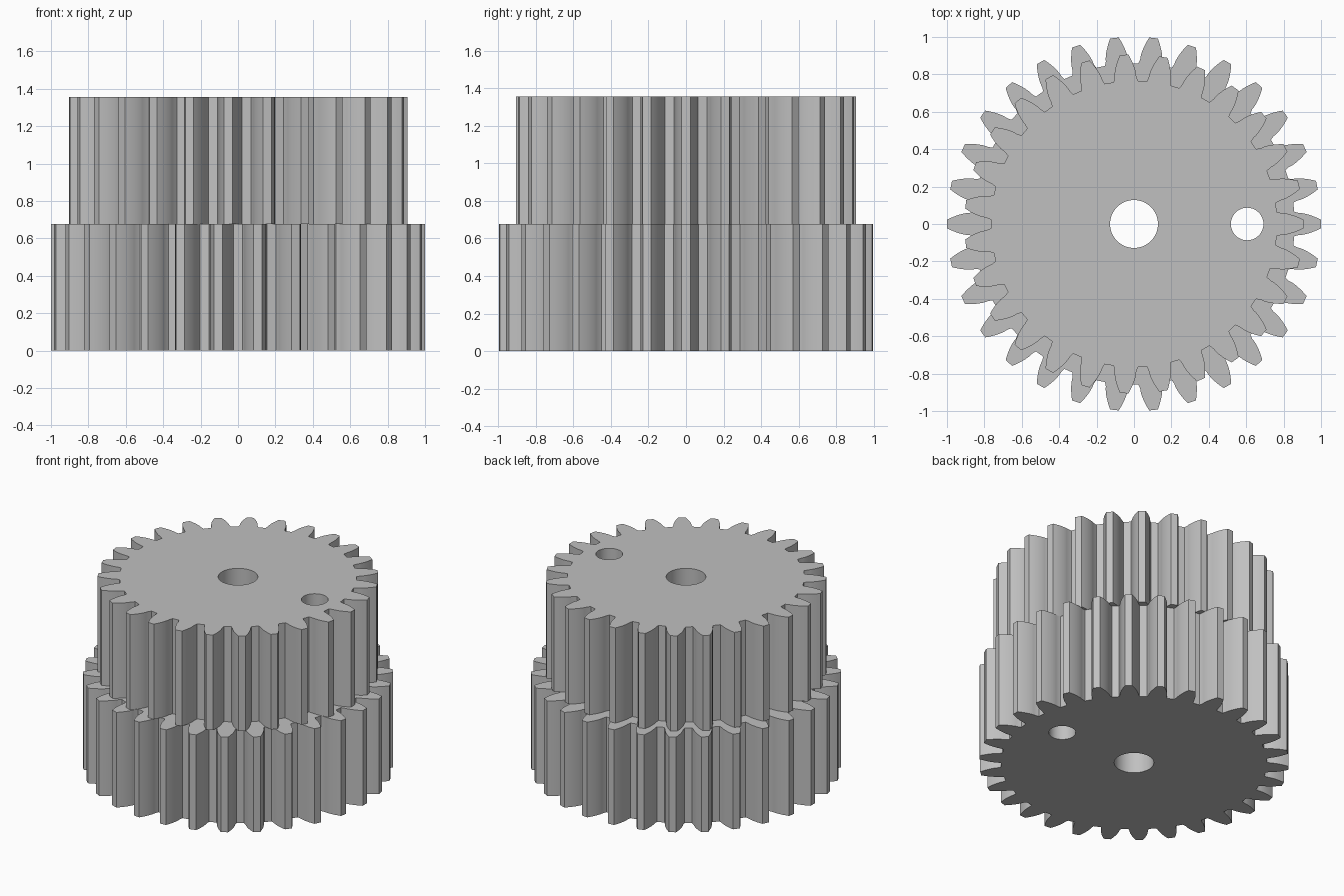
import bpy
import bmesh
import math

if "Cube" in bpy.data.objects:
    bpy.data.objects.remove(bpy.data.objects["Cube"], do_unlink=True)

MODULE = 0.0625
PRESSURE = math.radians(20)
LAYER = 0.678

grey = bpy.data.materials.new("plain_grey")
grey.use_nodes = True
colour = (0.53, 0.53, 0.53, 1)
grey.diffuse_color = colour
grey.node_tree.nodes["Principled BSDF"].inputs["Base Color"].default_value = colour


def polar(r, a):
    return (r * math.cos(a), r * math.sin(a))


def involute(a):
    return math.tan(a) - a


def gear_outline(teeth):
    """Involute spur gear outline, with one tooth centred on +x."""
    pitch = MODULE * teeth / 2
    base = pitch * math.cos(PRESSURE)
    tip = pitch + MODULE
    root = pitch - 1.25 * MODULE
    half_base = math.pi / (2 * teeth) + involute(PRESSURE)
    steps = 8
    # One flank from root to tip as (radius, half angle of the tooth)
    flank = [(root, math.pi / teeth - 0.024 / root)]
    for i in range(steps + 1):
        r = base + (tip - base) * i / steps
        flank.append((r, half_base - involute(math.acos(min(1, base / r)))))
    points = []
    for t in range(teeth):
        mid = 2 * math.pi * t / teeth
        points += [polar(r, mid - h) for r, h in flank]
        points += [polar(r, mid + h) for r, h in reversed(flank)]
    return points


def circle(x, r, sides=64):
    ring = [polar(r, 2 * math.pi * i / sides) for i in range(sides)]
    return [(x + px, py) for px, py in ring]


def make_gear(name, teeth, z):
    # Filled flat curve: the inner outlines become through holes
    curve = bpy.data.curves.new(name + "_profile", "CURVE")
    curve.dimensions = "2D"
    curve.fill_mode = "BOTH"
    curve.extrude = LAYER / 2
    for outline in (gear_outline(teeth), circle(0, 0.128), circle(0.605, 0.087)):
        spline = curve.splines.new("POLY")
        spline.points.add(len(outline) - 1)
        for point, (x, y) in zip(spline.points, outline):
            point.co = (x, y, 0, 1)
        spline.use_cyclic_u = True
    source = bpy.data.objects.new(name + "_profile", curve)
    bpy.context.collection.objects.link(source)
    bpy.context.view_layer.update()
    graph = bpy.context.evaluated_depsgraph_get()
    mesh = bpy.data.meshes.new_from_object(source.evaluated_get(graph))
    bpy.data.objects.remove(source, do_unlink=True)

    # Weld caps to walls and set the layer on its base height
    bm = bmesh.new()
    bm.from_mesh(mesh)
    bmesh.ops.remove_doubles(bm, verts=bm.verts, dist=0.0001)
    bmesh.ops.translate(bm, verts=bm.verts, vec=(0, 0, z + LAYER / 2))
    bmesh.ops.recalc_face_normals(bm, faces=bm.faces)
    bm.to_mesh(mesh)
    bm.free()
    mesh.materials.clear()
    mesh.materials.append(grey)
    gear = bpy.data.objects.new(name, mesh)
    bpy.context.collection.objects.link(gear)
    bpy.ops.object.select_all(action="DESELECT")
    gear.select_set(True)
    bpy.context.view_layer.objects.active = gear
    bpy.ops.object.shade_smooth_by_angle(angle=math.radians(20))


make_gear("lower_gear", 30, 0)
make_gear("upper_gear", 27, LAYER)
